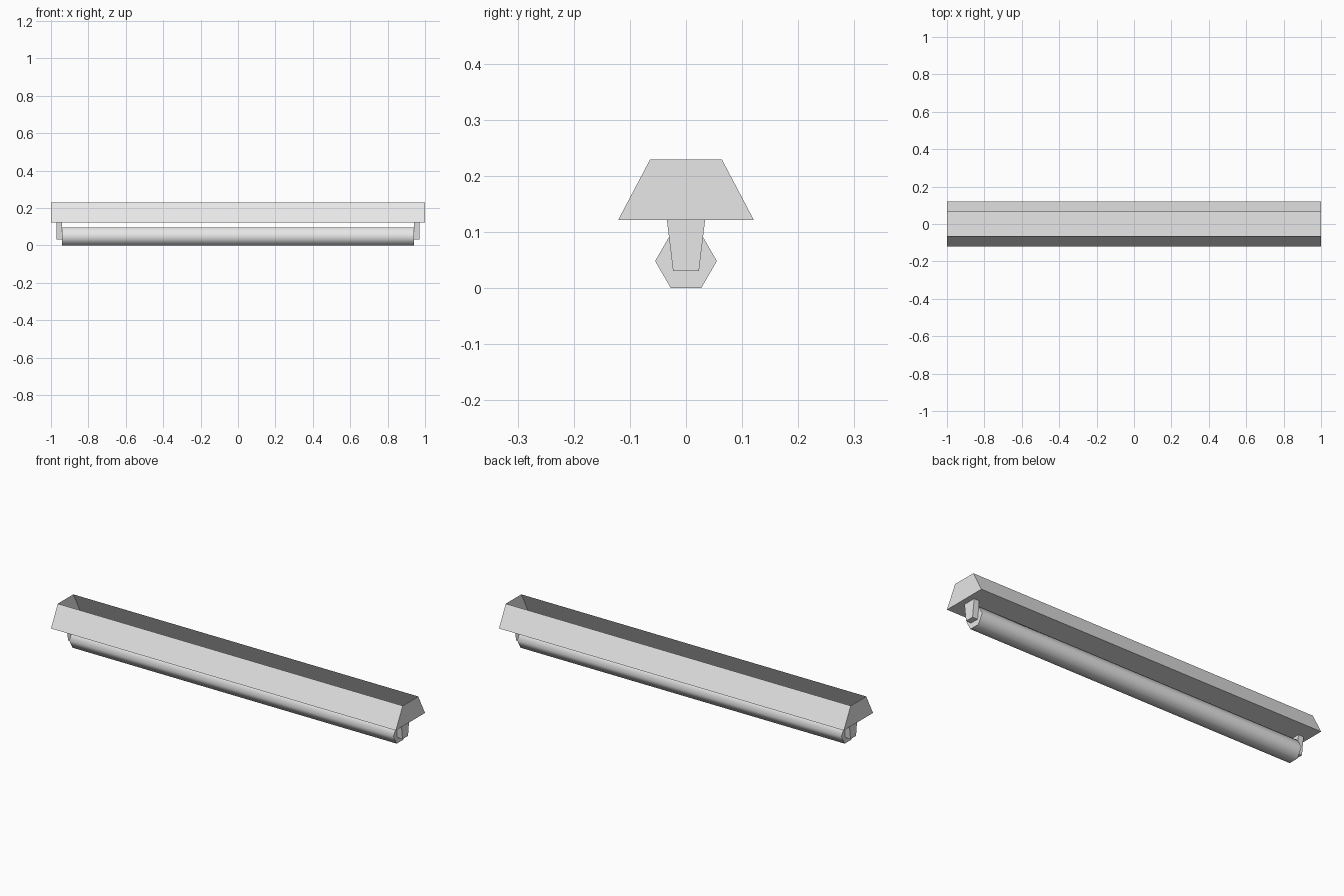
import bpy, bmesh
from math import radians, sin, cos, tau

cube = bpy.data.objects.get("Cube")
if cube:
    bpy.data.objects.remove(cube)

grey = bpy.data.materials.new("light_grey")
grey.use_nodes = True
grey.diffuse_color = (0.8, 0.8, 0.8, 1)
grey.node_tree.nodes["Principled BSDF"].inputs["Base Color"].default_value = (0.8, 0.8, 0.8, 1)


def extrude_x(name, profile, x0, x1, open_top=False):
    """Prism along x from a (y, z) profile; optionally without its top face."""
    bm = bmesh.new()
    base = bm.faces.new([bm.verts.new((x0, y, z)) for y, z in profile])
    new = bmesh.ops.extrude_face_region(bm, geom=[base], use_keep_orig=True)["geom"]
    moved = [v for v in new if isinstance(v, bmesh.types.BMVert)]
    bmesh.ops.translate(bm, verts=moved, vec=(x1 - x0, 0, 0))
    bmesh.ops.recalc_face_normals(bm, faces=bm.faces)
    if open_top:
        top = [f for f in bm.faces if f.normal.z > 0.9]
        bmesh.ops.delete(bm, geom=top, context="FACES_ONLY")
    mesh = bpy.data.meshes.new(name)
    bm.to_mesh(mesh)
    bm.free()
    mesh.materials.append(grey)
    obj = bpy.data.objects.new(name, mesh)
    bpy.context.collection.objects.link(obj)
    return obj


def trapezoid(half_bottom, half_top, z0, z1):
    return [(-half_bottom, z0), (half_bottom, z0), (half_top, z1), (-half_top, z1)]


# Open-topped housing tray
extrude_x("housing", trapezoid(0.121, 0.064, 0.121, 0.229), -1, 1, open_top=True)

# Brackets holding the tube at each end
bracket = trapezoid(0.023, 0.034, 0.03, 0.121)
extrude_x("left_bracket", bracket, 0.94, 0.97)
extrude_x("right_bracket", bracket, -0.97, -0.94)

# Six-sided lamp tube with smooth sides and flat ends
radius, centre = 0.055, 0.048
hexagon = [(radius * cos(tau * i / 6), centre + radius * sin(tau * i / 6)) for i in range(6)]
tube = extrude_x("lamp_tube", hexagon, -0.94, 0.94)
bpy.ops.object.select_all(action="DESELECT")
tube.select_set(True)
bpy.context.view_layer.objects.active = tube
bpy.ops.object.shade_smooth_by_angle(angle=radians(70))
